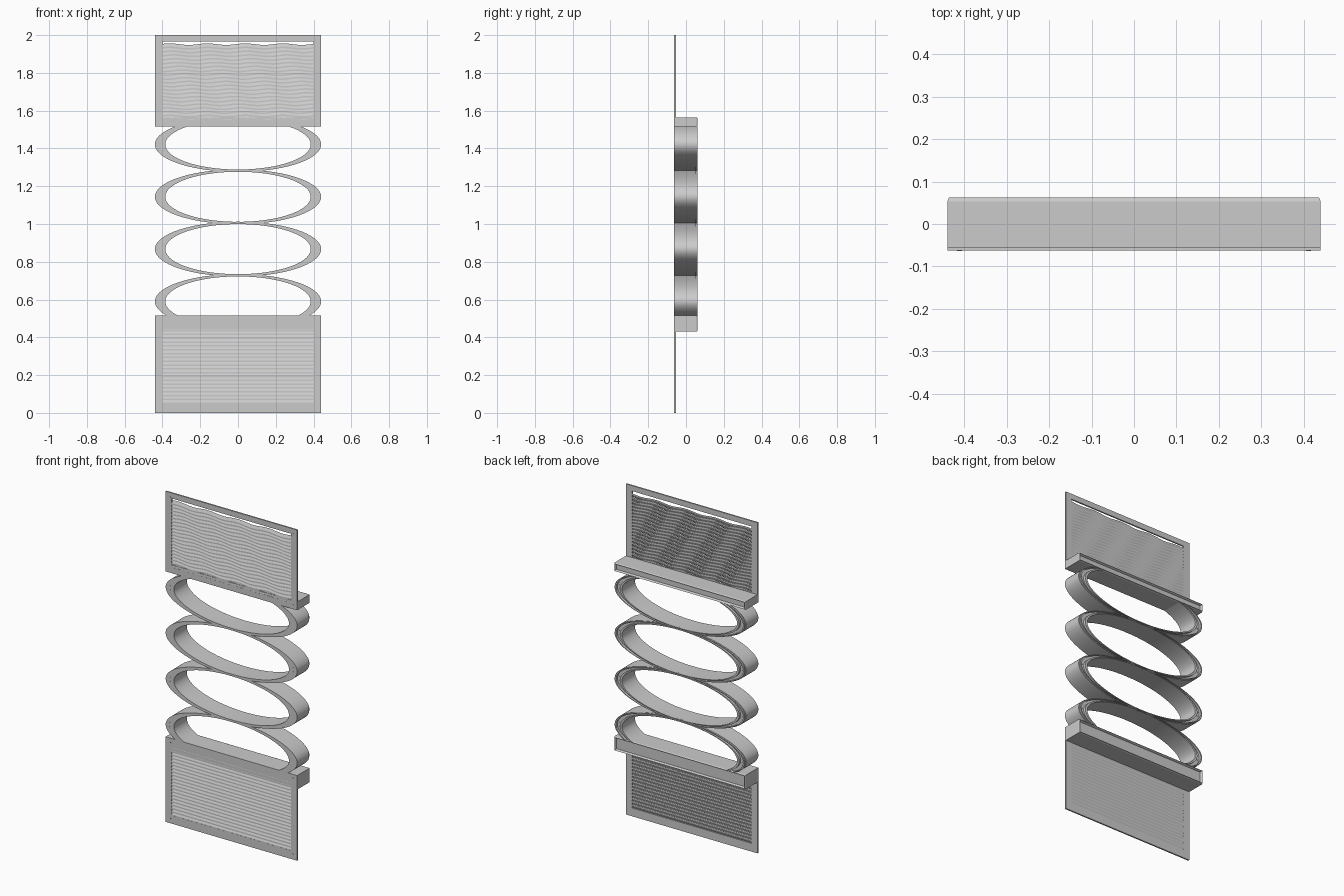
import bpy, bmesh, math
from mathutils import Vector

if "Cube" in bpy.data.objects:
    bpy.data.objects.remove(bpy.data.objects["Cube"])

YF, YP, YB, YL = -0.063, -0.054, 0.053, 0.062   # front, plate back, wall back, lip back
W = 0.44


def finish(name, bm, smooth=False):
    bmesh.ops.recalc_face_normals(bm, faces=bm.faces)
    me = bpy.data.meshes.new(name)
    bm.to_mesh(me)
    bm.free()
    ob = bpy.data.objects.new(name, me)
    bpy.context.collection.objects.link(ob)
    if smooth:
        bpy.ops.object.select_all(action='DESELECT')
        ob.select_set(True)
        bpy.context.view_layer.objects.active = ob
        bpy.ops.object.shade_smooth_by_angle(angle=math.radians(30))
    return ob


def add_box(bm, x0, x1, y0, y1, z0, z1):
    vs = bmesh.ops.create_cube(bm, size=1)['verts']
    for v in vs:
        v.co = Vector((x0 if v.co.x < 0 else x1, y0 if v.co.y < 0 else y1, z0 if v.co.z < 0 else z1))
    return vs


# rectangular plate frame around a louvre window
def plate_frame(name, z0, z1, wz0, wz1, wx=0.40):
    bm = bmesh.new()
    loops = []
    for y in (YF, YP):
        for x, a, b in ((W, z0, z1), (wx, wz0, wz1)):
            loops.append([bm.verts.new(p) for p in ((-x, y, a), (x, y, a), (x, y, b), (-x, y, b))])
    fo, fi, bo, bi = loops
    for p, q in ((fo, fi), (fi, bi), (bi, bo), (bo, fo)):
        for i in range(4):
            j = (i + 1) % 4
            bm.faces.new((p[i], p[j], q[j], q[i]))
    return finish(name, bm)


# sloping louvre slats, optionally wavy along their length
def louvres(name, z0, z1, count, wave=0.0, wx=0.403):
    bm = bmesh.new()
    pitch = (z1 - z0) / count
    segs = 64 if wave else 1
    t = pitch * 0.4
    prof = [(YF + 0.0005, 0), (YF + 0.0005, t), (YP - 0.0005, pitch * 0.85 + t), (YP - 0.0005, pitch * 0.85)]
    for k in range(count):
        rings = []
        for s in range(segs + 1):
            x = -wx + 2 * wx * s / segs
            dz = wave * math.sin(2 * math.pi * x / 0.2 + k * 0.35)
            rings.append([bm.verts.new((x, y, z0 + k * pitch + z + dz)) for y, z in prof])
        for a, b in zip(rings, rings[1:]):
            for i in range(4):
                j = (i + 1) % 4
                bm.faces.new((a[i], a[j], b[j], b[i]))
        bm.faces.new(rings[0])
        bm.faces.new(rings[-1])
    return finish(name, bm)


# deep channel box behind a plate, with a stepped lip and shallow recess at the back
def channel_box(name, z0, z1):
    bm = bmesh.new()
    add_box(bm, -W, W, YF + 0.001, YB, z0, z1)
    bm.normal_update()
    back = max(bm.faces, key=lambda f: f.calc_center_median().y)
    for inset, depth in ((0.005, YL - YB), (0.008, -0.014)):
        bmesh.ops.inset_region(bm, faces=[back], thickness=inset)
        bmesh.ops.translate(bm, verts=back.verts[:], vec=(0, depth, 0))
    return finish(name, bm)


# elliptical hoop: loops run round its cross-section (0 = outside, 1 = inside)
def hoop(name, zc, clip=None, n=128):
    bm = bmesh.new()
    section = [(0, YF), (0, YB), (0.1, YB), (0.1, YL), (0.27, YL), (0.27, 0.048),
               (0.73, 0.048), (0.73, YL), (1, YL), (1, YF)]
    loops = []
    for f, y in section:
        rx, rz = 0.44 - 0.055 * f, 0.145 - 0.0125 * f
        loops.append([bm.verts.new((rx * math.cos(2 * math.pi * i / n), y,
                                    zc + rz * math.sin(2 * math.pi * i / n))) for i in range(n)])
    for a, b in zip(loops, loops[1:] + loops[:1]):
        for i in range(n):
            j = (i + 1) % n
            bm.faces.new((a[i], a[j], b[j], b[i]))
    if clip:
        z, sign = clip
        bmesh.ops.bisect_plane(bm, geom=bm.verts[:] + bm.edges[:] + bm.faces[:],
                               plane_co=(0, 0, z), plane_no=(0, 0, sign), clear_outer=True)
    return finish(name, bm, True)


# small screw heads on the front
def screws(name, points, y=YF):
    bm = bmesh.new()
    for x, z in points:
        vs = bmesh.ops.create_cone(bm, cap_ends=True, segments=12, radius1=0.005, radius2=0.005, depth=0.002)['verts']
        for v in vs:
            v.co = Vector((x + v.co.x, y + v.co.z, z + v.co.y))
    return finish(name, bm)


# upper panel
plate_frame("upper_frame", 1.515, 2.0, 1.55, 1.967)
louvres("upper_wavy_louvres", 1.547, 1.947, 20, wave=0.004)
channel_box("upper_channel", 1.515, 1.565)

# lower panel
plate_frame("lower_frame", 0.0, 0.515, 0.05, 0.48)
louvres("lower_louvres", 0.047, 0.472, 21)
channel_box("lower_channel", 0.43, 0.515)

# stack of four hoops, the end ones cut off by the panels
centres = [0.59, 0.867, 1.144, 1.421]
for i, zc in enumerate(centres):
    hoop(f"hoop_{i + 1}", zc, {0: (0.513, -1), 3: (1.517, 1)}.get(i))

# screws at hoop ends and panel corners
hoop_pts = [(s * 0.412, zc + d) for zc in centres for s in (-1, 1) for d in (-0.012, 0.012)]
screws("hoop_screws", hoop_pts)
screws("hoop_back_pins", hoop_pts, 0.049)
screws("panel_screws", [(s * 0.41, z) for s in (-1, 1) for z in (0.03, 0.49, 1.54, 1.97)])
